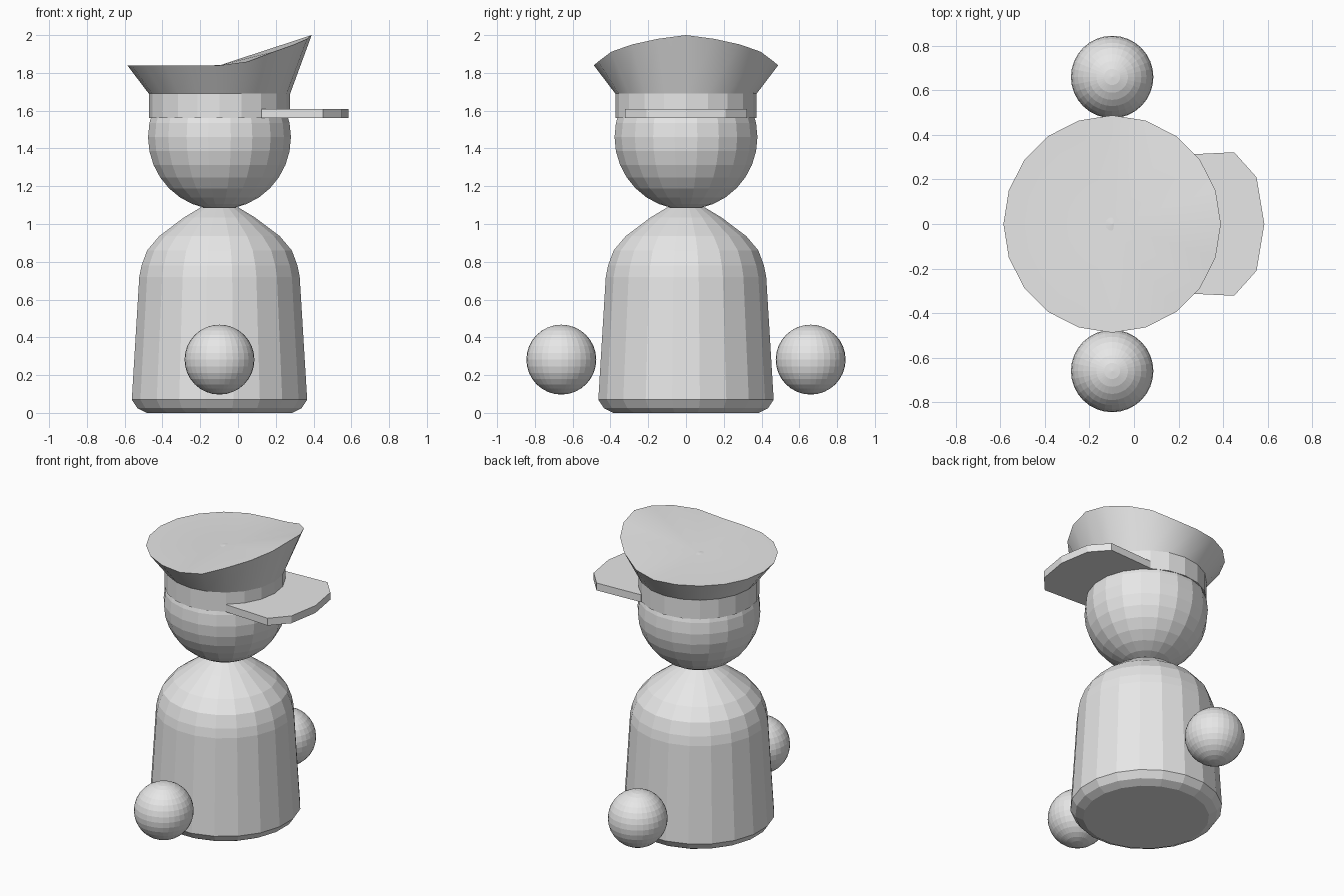
import bpy, bmesh, math
from mathutils import Matrix

if "Cube" in bpy.data.objects:
    bpy.data.objects.remove(bpy.data.objects["Cube"], do_unlink=True)

AXIS_X = -0.098   # shared vertical axis of body, head and cap
SIDES = 20
STEP = 2 * math.pi / SIDES

grey = bpy.data.materials.new("plain grey")
grey.use_nodes = True
grey.diffuse_color = (0.8, 0.8, 0.8, 1)
grey.node_tree.nodes["Principled BSDF"].inputs["Base Color"].default_value = (0.8, 0.8, 0.8, 1)


def finish(name, bm, location=(AXIS_X, 0, 0), smooth=False):
    bmesh.ops.recalc_face_normals(bm, faces=bm.faces)
    mesh = bpy.data.meshes.new(name)
    bm.to_mesh(mesh)
    bm.free()
    mesh.materials.append(grey)
    obj = bpy.data.objects.new(name, mesh)
    obj.location = location
    bpy.context.collection.objects.link(obj)
    if smooth:
        bpy.ops.object.select_all(action="DESELECT")
        obj.select_set(True)
        bpy.context.view_layer.objects.active = obj
        bpy.ops.object.shade_smooth_by_angle(angle=math.radians(30))
    return obj


def ring(bm, radius, height, offset=0.0):
    # height is a function of the corner number
    return [bm.verts.new((radius * math.cos((i + offset) * STEP),
                          radius * math.sin((i + offset) * STEP), height(i)))
            for i in range(SIDES)]


def bridge(bm, low, high):
    for i in range(SIDES):
        j = (i + 1) % SIDES
        bm.faces.new((low[i], low[j], high[j], high[i]))


def lathe(name, profile, offset=0.0):
    bm = bmesh.new()
    rings = [ring(bm, r, lambda i, z=z: z, offset) for r, z in profile]
    for low, high in zip(rings, rings[1:]):
        bridge(bm, low, high)
    bm.faces.new(rings[0])
    bm.faces.new(rings[-1])
    return finish(name, bm)


def ball(name, radius, location, segments, rings, turn=0.0):
    bm = bmesh.new()
    bmesh.ops.create_uvsphere(bm, u_segments=segments, v_segments=rings,
                              radius=radius, matrix=Matrix.Rotation(turn, 4, "Z"))
    return finish(name, bm, location)


# Bell-shaped body and round head
lathe("body", [(0.39, 0), (0.44, 0.025), (0.47, 0.07), (0.43, 0.72), (0.418, 0.78),
               (0.388, 0.86), (0.322, 0.937), (0.19, 1.035), (0.10, 1.088)], 0.5)
ball("head", 0.383, (AXIS_X, 0, 1.46), SIDES, 16, STEP / 2)

# Floating hands
for name, side in (("left_hand", -1), ("right_hand", 1)):
    ball(name, 0.185, (AXIS_X, side * 0.66, 0.282), 32, 16)

# Cap band
lathe("cap_band", [(0.374, 1.56), (0.374, 1.69)])

# Flared cap crown, its rim rising toward the peak
RISE = [0.16, 0.14, 0.11, 0.072, 0.02]


def rim_height(i):
    away = min(i, SIDES - i)
    return 1.84 + (RISE[away] if away < len(RISE) else 0)


bm = bmesh.new()
base = ring(bm, 0.374, lambda i: 1.69)
rim = ring(bm, 0.488, rim_height)
bridge(bm, base, rim)
centre = bm.verts.new((0, 0, 1.84))
for i in range(SIDES):
    bm.faces.new((rim[i], rim[(i + 1) % SIDES], centre))
finish("cap_crown", bm, smooth=True)

# Flat visor, mirrored half outline
half = [(0.125, 0.306), (0.28, 0.314), (0.45, 0.322), (0.55, 0.21)]
outline = half + [(0.585, 0)] + [(x, -y) for x, y in reversed(half)]
bm = bmesh.new()
sheet = bm.faces.new([bm.verts.new((x, y, 1.56)) for x, y in outline])
raised = bmesh.ops.extrude_face_region(bm, geom=[sheet], use_keep_orig=True)["geom"]
bmesh.ops.translate(bm, vec=(0, 0, 0.05),
                    verts=[v for v in raised if isinstance(v, bmesh.types.BMVert)])
finish("cap_visor", bm, (0, 0, 0))
